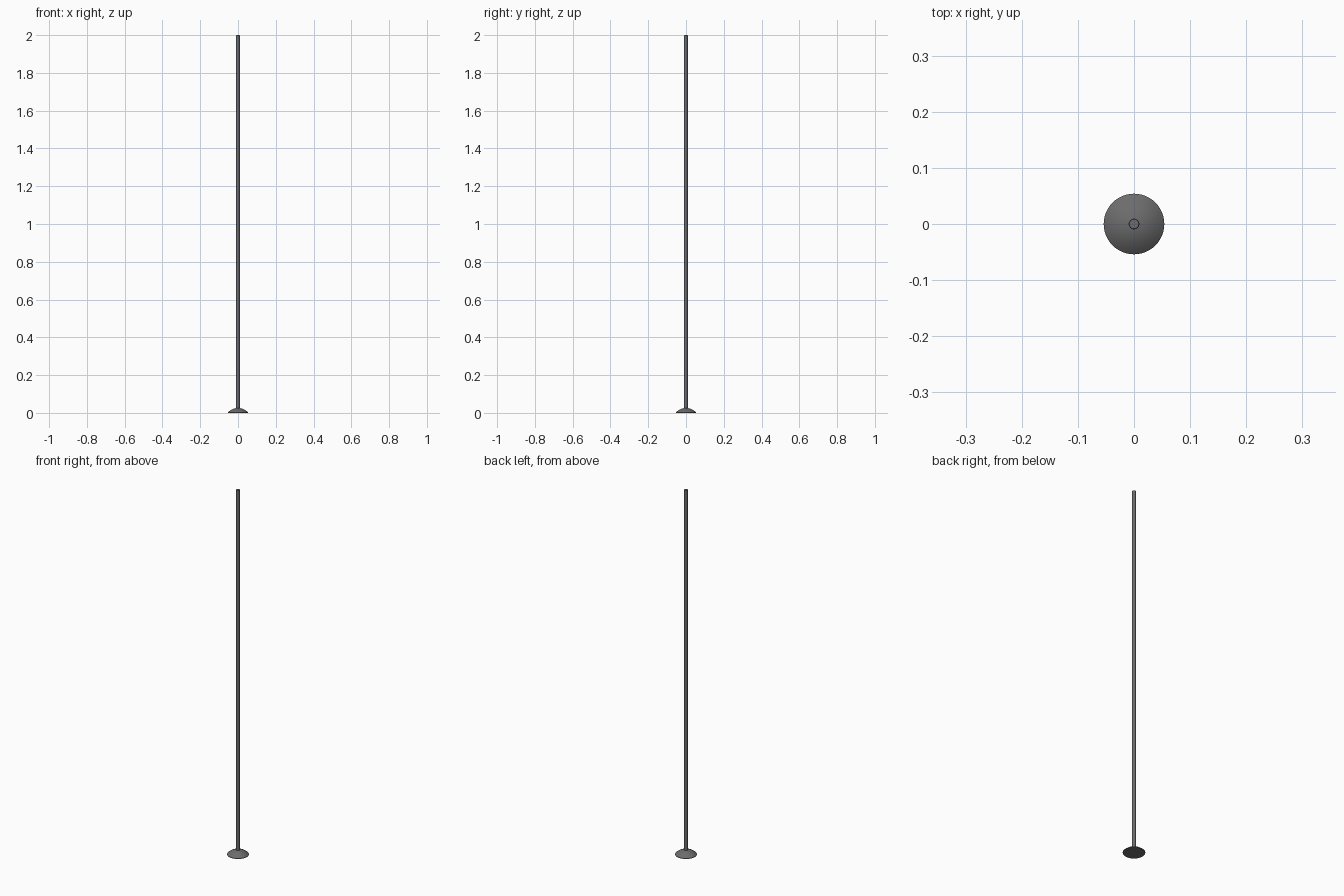
import bpy, bmesh, math

if "Cube" in bpy.data.objects:
    bpy.data.objects.remove(bpy.data.objects["Cube"])

# Dark grey metal
metal = bpy.data.materials.new("dark_metal")
metal.diffuse_color = (0.15, 0.15, 0.15, 1)
metal.use_nodes = True
metal.node_tree.nodes["Principled BSDF"].inputs["Base Color"].default_value = metal.diffuse_color


def lathe(name, profile, sides=48):
    """Revolve an (r, z) profile around the z axis."""
    bm = bmesh.new()
    verts = [bm.verts.new((r, 0, z)) for r, z in profile]
    edges = [bm.edges.new(pair) for pair in zip(verts, verts[1:])]
    bmesh.ops.spin(bm, geom=verts + edges, cent=(0, 0, 0), axis=(0, 0, 1),
                   angle=math.tau, steps=sides, use_duplicate=False)
    bmesh.ops.remove_doubles(bm, verts=bm.verts, dist=1e-5)
    bmesh.ops.recalc_face_normals(bm, faces=bm.faces)
    mesh = bpy.data.meshes.new(name)
    bm.to_mesh(mesh)
    bm.free()
    mesh.materials.append(metal)
    obj = bpy.data.objects.new(name, mesh)
    bpy.context.collection.objects.link(obj)
    bpy.ops.object.select_all(action='DESELECT')
    obj.select_set(True)
    bpy.context.view_layer.objects.active = obj
    bpy.ops.object.shade_smooth_by_angle(angle=math.radians(35))
    return obj


# Shallow domed floor plate with a thin rim
R, RIM, H = 0.054, 0.003, 0.026
dome = [(R * (1 - t), RIM + (H - RIM) * (1 - (1 - t) ** 2))
        for t in (i / 10 for i in range(11))]
lathe("base_plate", [(0, 0), (R, 0)] + dome)

# Straight slender pole
lathe("pole", [(0, 0.01), (0.0095, 0.01), (0.0095, 1.999), (0.0085, 2.0), (0, 2.0)], 32)
